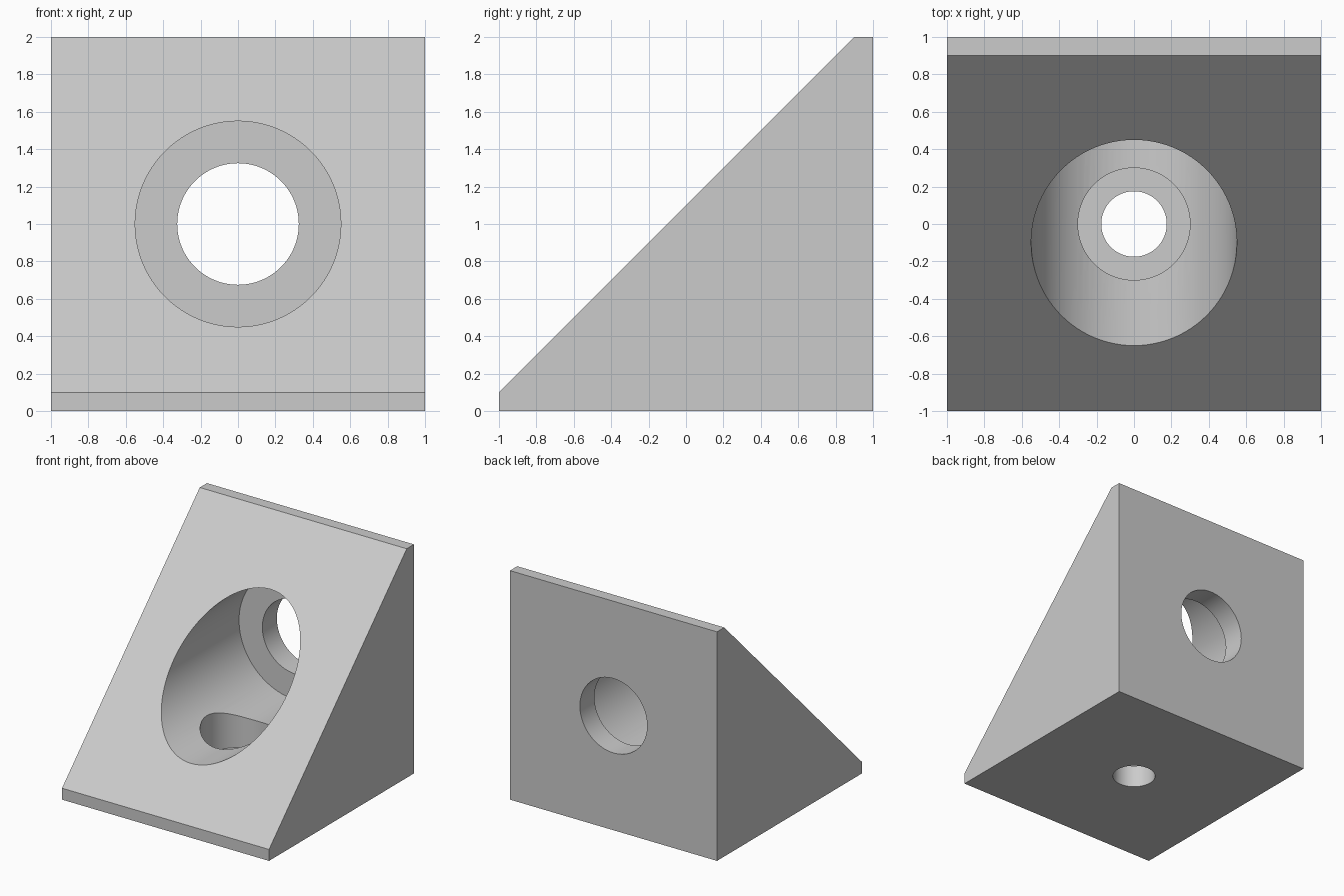
import bpy
import bmesh
import math
from mathutils import Matrix, Vector

cube = bpy.data.objects.get("Cube")
if cube:
    bpy.data.objects.remove(cube, do_unlink=True)

grey = bpy.data.materials.new("light_grey")
grey.use_nodes = True
grey.diffuse_color = (0.6, 0.6, 0.6, 1)
grey.node_tree.nodes["Principled BSDF"].inputs["Base Color"].default_value = grey.diffuse_color


def make_object(name, bm):
    bmesh.ops.recalc_face_normals(bm, faces=bm.faces)
    mesh = bpy.data.meshes.new(name)
    bm.to_mesh(mesh)
    bm.free()
    mesh.materials.append(grey)
    obj = bpy.data.objects.new(name, mesh)
    bpy.context.collection.objects.link(obj)
    return obj


# Wedge body: side profile (y, z) extruded across x
profile = [(-1, 0), (1, 0), (1, 2), (0.9, 2), (-1, 0.1)]
bm = bmesh.new()
side = bm.faces.new([bm.verts.new((-1, y, z)) for y, z in profile])
new = bmesh.ops.extrude_face_region(bm, geom=[side])["geom"]
bmesh.ops.translate(bm, vec=(2, 0, 0), verts=[v for v in new if isinstance(v, bmesh.types.BMVert)])
body = make_object("wedge_bracket", bm)


def bore(name, radius, start, end):
    """Cut a round hole between two points on its axis."""
    start, end = Vector(start), Vector(end)
    axis = end - start
    matrix = Matrix.Translation((start + end) / 2) @ axis.to_track_quat("Z", "Y").to_matrix().to_4x4()
    bm = bmesh.new()
    bmesh.ops.create_cone(bm, cap_ends=True, segments=96, radius1=radius, radius2=radius,
                          depth=axis.length, matrix=matrix)
    cutter = make_object(name, bm)
    cutter.hide_render = True
    mod = body.modifiers.new(name, "BOOLEAN")
    mod.operation = "DIFFERENCE"
    mod.solver = "EXACT"
    mod.object = cutter
    bpy.context.view_layer.objects.active = body
    bpy.ops.object.modifier_apply(modifier=name)
    bpy.data.objects.remove(cutter, do_unlink=True)


# Wide horizontal bore, stopping short of the back, then the back hole
bore("main_bore", 0.55, (0, -2, 1), (0, 0.8, 1))
bore("back_hole", 0.325, (0, 0.5, 1), (0, 1.5, 1))
# Screw pocket in the bore floor, then the hole through the base
bore("screw_pocket", 0.3, (0, 0, 1), (0, 0, 0.2))
bore("base_hole", 0.175, (0, 0, 0.5), (0, 0, -0.5))

# Smooth bore walls with sharp rims
bpy.ops.object.select_all(action="DESELECT")
body.select_set(True)
bpy.context.view_layer.objects.active = body
bpy.ops.object.shade_smooth_by_angle(angle=math.radians(30))
